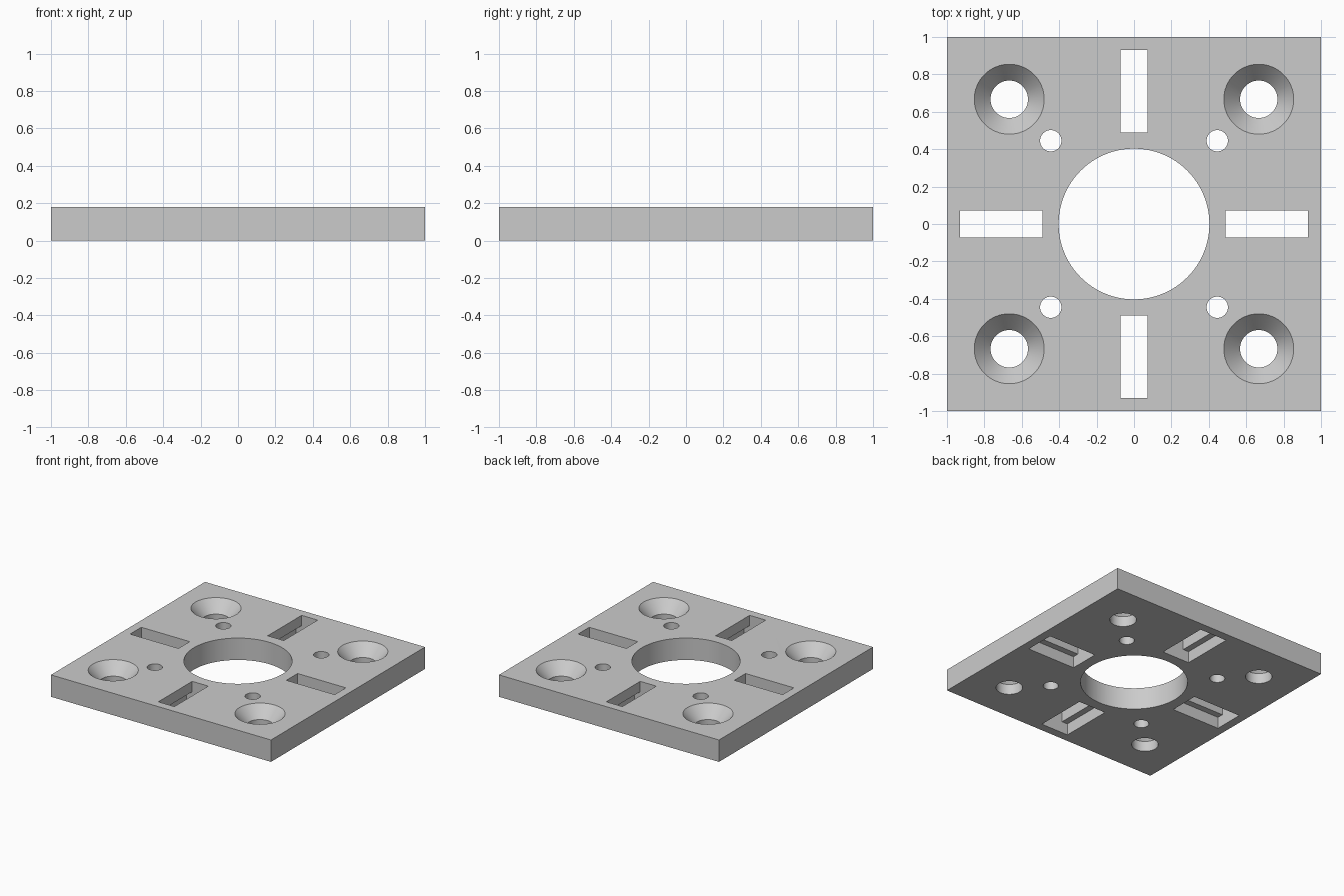
import bpy, bmesh, math
from mathutils import Matrix, Vector

cube = bpy.data.objects.get("Cube")
if cube:
    bpy.data.objects.remove(cube, do_unlink=True)

THICK = 0.18
OVER = 0.05          # how far cutters poke out of the plate
QUARTERS = [Matrix.Rotation(math.radians(90 * i), 4, 'Z') for i in range(4)]

metal = bpy.data.materials.new("plain grey")
metal.use_nodes = True
grey = (0.6, 0.6, 0.6, 1.0)
metal.diffuse_color = grey
metal.node_tree.nodes["Principled BSDF"].inputs["Base Color"].default_value = grey


def loft(bm, rings):
    """Closed solid through matching rings of points."""
    loops = [[bm.verts.new(p) for p in ring] for ring in rings]
    n = len(loops[0])
    for a, b in zip(loops, loops[1:]):
        for i in range(n):
            j = (i + 1) % n
            bm.faces.new((a[i], a[j], b[j], b[i]))
    bm.faces.new(loops[0][::-1])
    bm.faces.new(loops[-1])


def round_cutter(bm, centre, profile, segments, matrix):
    """Turned cutter from (radius, height) pairs."""
    rings = []
    for r, z in profile:
        angles = [math.tau * i / segments for i in range(segments)]
        rings.append([matrix @ Vector((centre + r * math.cos(t), centre + r * math.sin(t), z))
                      for t in angles])
    loft(bm, rings)


def stepped_slot(bm, matrix):
    """Radial slot: narrow at the top, wide underneath."""
    narrow, wide, step = 0.073, 0.125, 0.095
    half = [(wide, -OVER), (wide, step), (narrow, step), (narrow, THICK + OVER)]
    section = half + [(-y, z) for y, z in reversed(half)]
    loft(bm, [[matrix @ Vector((x, y, z)) for y, z in section] for x in (0.49, 0.93)])


def make_object(name, bm):
    bmesh.ops.recalc_face_normals(bm, faces=bm.faces[:])
    mesh = bpy.data.meshes.new(name)
    bm.to_mesh(mesh)
    bm.free()
    mesh.materials.append(metal)
    obj = bpy.data.objects.new(name, mesh)
    bpy.context.collection.objects.link(obj)
    return obj


# Square plate
bm = bmesh.new()
bmesh.ops.create_cube(bm, size=1.0)
bmesh.ops.scale(bm, vec=(2, 2, THICK), verts=bm.verts)
bmesh.ops.translate(bm, vec=(0, 0, THICK / 2), verts=bm.verts)
plate = make_object("mounting_plate", bm)

# Cutters: centre bore, then four of each corner hole, pin hole and slot
bm = bmesh.new()
through = (-OVER, THICK + OVER)
round_cutter(bm, 0, [(0.403, z) for z in through], 96, Matrix())
for turn in QUARTERS:
    countersink = [(0.1, -OVER), (0.1, 0.085), (0.187, THICK), (0.187, THICK + OVER)]
    round_cutter(bm, 0.667, countersink, 64, turn)
    round_cutter(bm, 0.445, [(0.057, z) for z in through], 48, turn)
    stepped_slot(bm, turn)
cutter = make_object("hole_cutter", bm)
cutter.hide_render = True

# Cut the plate and tidy up
cut = plate.modifiers.new("holes", 'BOOLEAN')
cut.operation = 'DIFFERENCE'
cut.solver = 'EXACT'
cut.object = cutter
bpy.ops.object.select_all(action='DESELECT')
plate.select_set(True)
bpy.context.view_layer.objects.active = plate
bpy.ops.object.modifier_apply(modifier=cut.name)
bpy.data.objects.remove(cutter, do_unlink=True)
bpy.ops.object.shade_smooth_by_angle(angle=math.radians(30))
